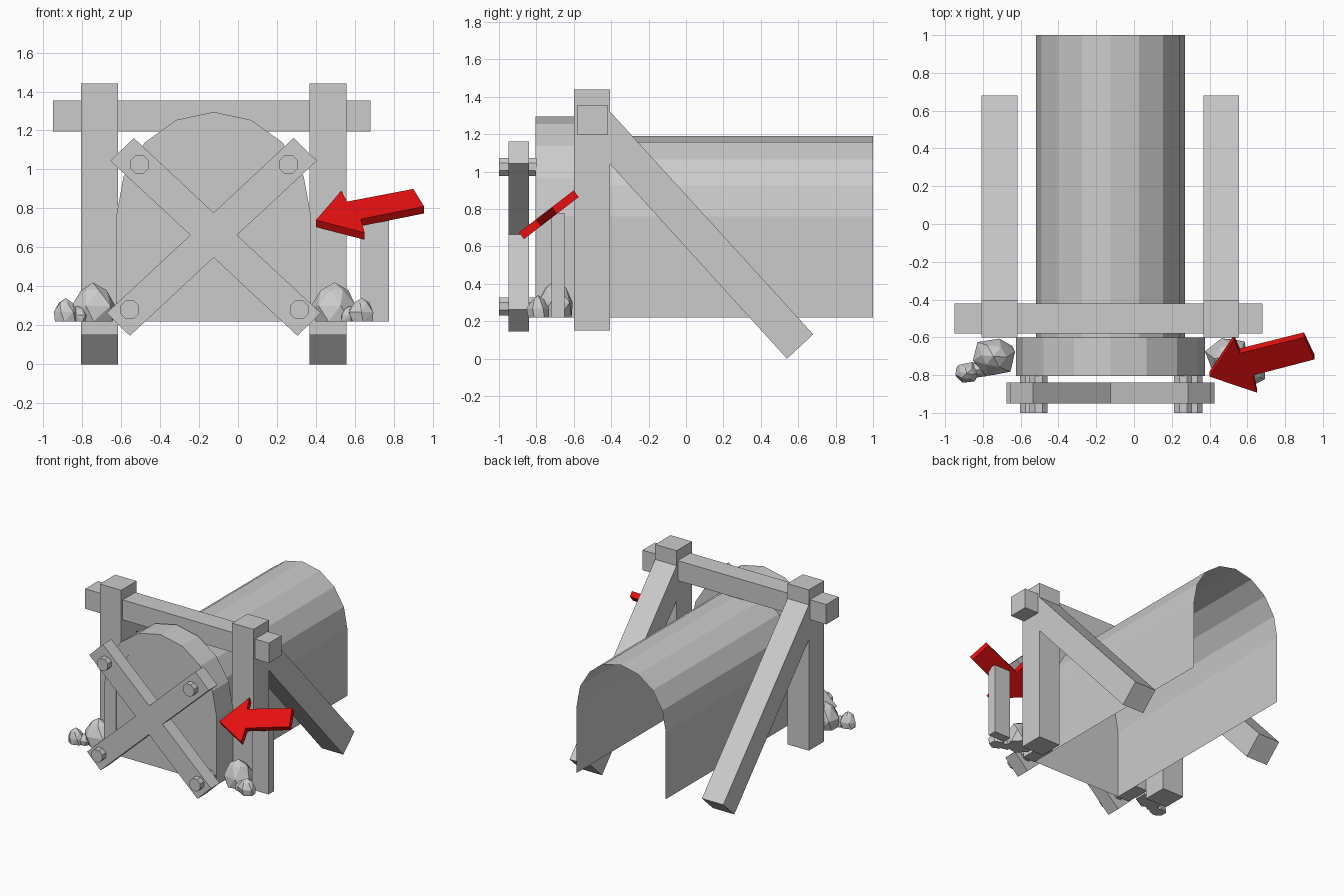
import bpy, bmesh, math, random
from mathutils import Vector

random.seed(4)
if "Cube" in bpy.data.objects:
    bpy.data.objects.remove(bpy.data.objects["Cube"], do_unlink=True)

MID = -0.125   # x of the tunnel's centre line
GROUND = 0.22  # floor level of the tunnel and rocks


def material(name, rgb):
    m = bpy.data.materials.new(name)
    m.use_nodes = True
    m.diffuse_color = (*rgb, 1)
    m.node_tree.nodes["Principled BSDF"].inputs["Base Color"].default_value = (*rgb, 1)
    return m


GREY = material("plain grey", (0.6, 0.6, 0.6))
RED = material("sign red", (0.8, 0.005, 0.005))


def finish(name, bm, mat=GREY, solid=True):
    if solid:
        bmesh.ops.recalc_face_normals(bm, faces=bm.faces)
    mesh = bpy.data.meshes.new(name)
    bm.to_mesh(mesh)
    bm.free()
    mesh.materials.append(mat)
    ob = bpy.data.objects.new(name, mesh)
    bpy.context.collection.objects.link(ob)
    return ob


def extrude(name, points, vector, mat=GREY):
    """Solid made by sweeping a flat outline along a vector."""
    bm = bmesh.new()
    face = bm.faces.new([bm.verts.new(p) for p in points])
    grown = bmesh.ops.extrude_face_region(bm, geom=[face], use_keep_orig=True)
    verts = [g for g in grown["geom"] if isinstance(g, bmesh.types.BMVert)]
    bmesh.ops.translate(bm, verts=verts, vec=Vector(vector))
    return finish(name, bm, mat)


def box(name, x0, x1, y0, y1, z0, z1):
    outline = [(x0, y0, z0), (x1, y0, z0), (x1, y0, z1), (x0, y0, z1)]
    return extrude(name, outline, (0, y1 - y0, 0))


def arch(rx, rz, y):
    """Arch outline: straight legs under an eight-sided half ellipse."""
    spring = 0.76
    pts = [(MID + rx, y, GROUND)]
    for i in range(9):
        a = math.pi * i / 8
        pts.append((MID + rx * math.cos(a), y, spring + rz * math.sin(a)))
    return pts + [(MID - rx, y, GROUND)]


# Tunnel shell: open at the back and underneath, closed at the front
bm = bmesh.new()
front = [bm.verts.new(p) for p in arch(0.395, 0.43, -0.8)]
back = [bm.verts.new(p) for p in arch(0.395, 0.43, 1.0)]
for i in range(len(front) - 1):
    bm.faces.new((front[i], back[i], back[i + 1], front[i + 1]))
bm.faces.new(front)
finish("tunnel", bm, solid=True)

# Thick arch surround at the tunnel mouth
outer, inner = arch(0.5, 0.535, -0.805), arch(0.395, 0.43, -0.805)
extrude("arch_surround", outer + inner[::-1], (0, 0.205, 0))

# Timber frame: posts, slanting braces and a crossbeam
for side, s in (("left", 1), ("right", -1)):
    x = MID + s * 0.587
    box(side + "_post", x - 0.095, x + 0.095, -0.6, -0.405, 0.15, 1.44)
    brace = [(-0.405, 1.32), (0.68, 0.13), (0.54, 0), (-0.405, 1.04)]
    extrude(side + "_brace", [(x - 0.095, y, z) for y, z in brace], (0.19, 0, 0))
box("crossbeam", -0.95, 0.68, -0.58, -0.42, 1.195, 1.355)

# Crossed boards as a single cut-out shape
cx, cz, notch = MID, 0.663, 0.12
corners = []
for sx, sz, reach in ((1, 1, 0.41), (-1, 1, 0.41), (-1, -1, 0.43), (1, -1, 0.43)):
    tips = [(cx + sx * (reach + 0.12), cz + sz * reach * 0.93),
            (cx + sx * reach, cz + sz * (reach * 0.93 + 0.117))]
    corners += tips if sx * sz > 0 else tips[::-1]
    # inner notch that follows each arm
    nx, nz = {(1, 1): (0, 1), (-1, 1): (-1, 0), (-1, -1): (0, -1), (1, -1): (1, 0)}[sx, sz]
    corners.append((cx + nx * notch, cz + nz * 0.115))
extrude("crossed_boards", [(x, -0.95, z) for x, z in corners], (0, 0.11, 0))

# Bolts through the board ends
for i, (x, z) in enumerate(((-0.505, 1.025), (0.26, 1.025), (-0.555, 0.28), (0.315, 0.28))):
    ring = [(x + 0.052 * math.cos((k + 0.5) * math.pi / 4), -1,
             z + 0.052 * math.sin((k + 0.5) * math.pi / 4)) for k in range(8)]
    extrude(f"bolt_{i + 1}", ring, (0, 0.2, 0))

# Sign stake and tilted arrow
box("sign_stake", 0.63, 0.775, -0.72, -0.65, GROUND, 0.78)
arrow = [(0.4, 0.74), (0.65, 0.675), (0.63, 0.745), (0.955, 0.81),
         (0.9, 0.9), (0.56, 0.835), (0.53, 0.89)]
extrude("arrow_sign", [(x, -0.6 + 1.3 * (z - 0.9), z) for x, z in arrow],
        (0, 0.026, -0.036), RED)


def rock(name, x, y, radius, height):
    """Faceted boulder: the hull of a few jittered rings and a peak."""
    bm = bmesh.new()
    for level, width in ((0, 0.9), (0.4, 1.0), (0.8, 0.55)):
        turn = random.random()
        for k in range(6):
            a = turn + k * math.pi / 3
            r = radius * width * random.uniform(0.88, 1.08)
            bm.verts.new((x + r * math.cos(a), y + r * math.sin(a) * 0.85,
                          GROUND + height * level))
    bm.verts.new((x, y, GROUND + height))
    bmesh.ops.convex_hull(bm, input=bm.verts)
    finish(name, bm)


# Rock piles beside the entrance
for side, s in (("left", 1), ("right", -1)):
    rock(side + "_large_rock", MID + s * 0.62, -0.7, 0.125, 0.2)
    rock(side + "_small_rock", MID + s * 0.76, -0.79, 0.07, 0.12)
    rock(side + "_tiny_rock", MID + s * 0.7, -0.77, 0.055, 0.08)
